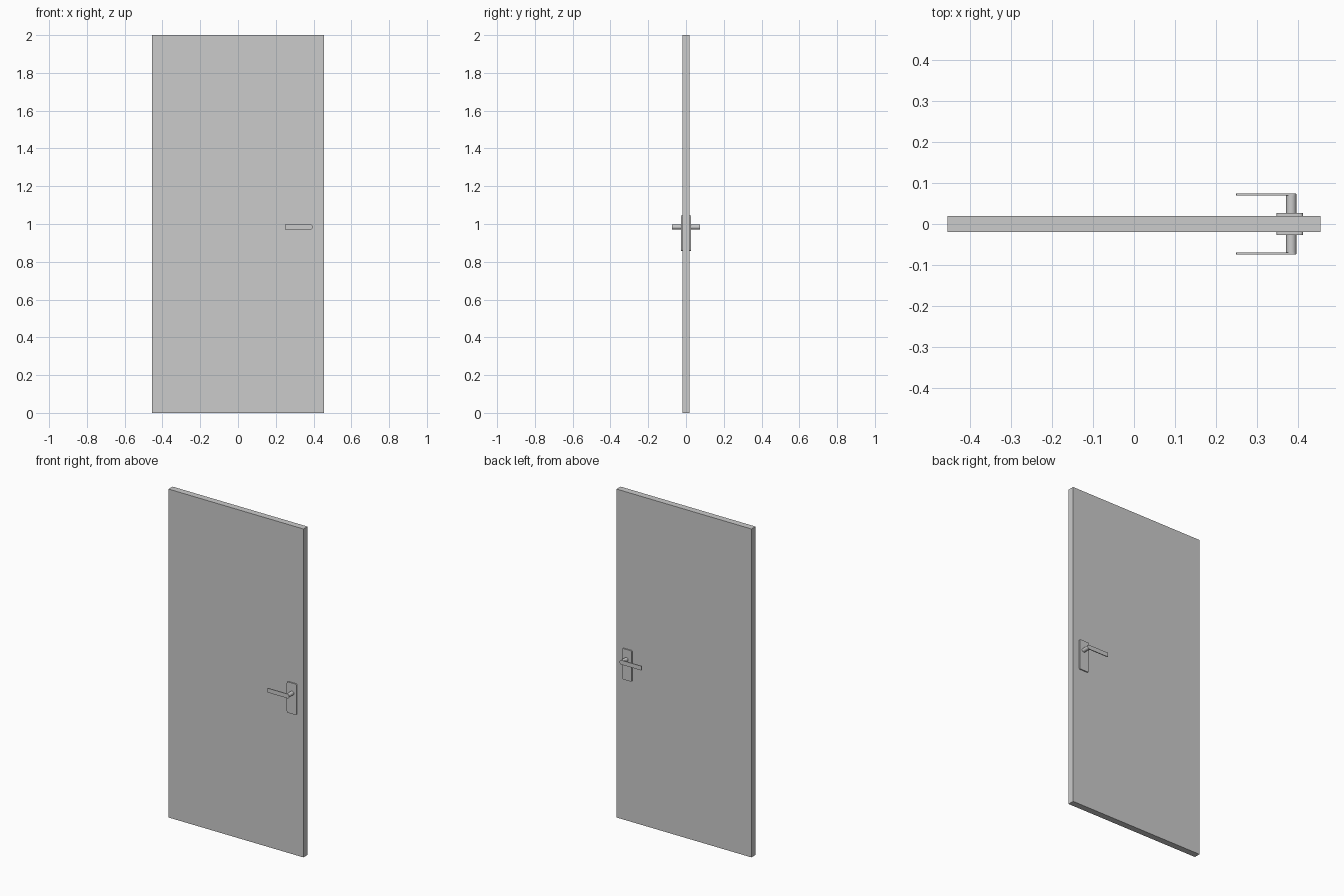
import bpy, bmesh, math
from mathutils import Matrix

if "Cube" in bpy.data.objects:
    bpy.data.objects.remove(bpy.data.objects["Cube"])

HANDLE_X, HANDLE_Z = 0.383, 0.984


def make_object(name, bm):
    bmesh.ops.recalc_face_normals(bm, faces=bm.faces)
    mesh = bpy.data.meshes.new(name)
    bm.to_mesh(mesh)
    bm.free()
    obj = bpy.data.objects.new(name, mesh)
    bpy.context.collection.objects.link(obj)
    return obj


def box(name, x, y, z):
    bm = bmesh.new()
    bmesh.ops.create_cube(bm, size=1)
    for v in bm.verts:
        for i, (lo, hi) in enumerate((x, y, z)):
            v.co[i] = lo if v.co[i] < 0 else hi
    return make_object(name, bm)


def rounded_plate(name, x, y, z, radii, steps=6):
    """Rounded rectangle in xz, extruded along y; radii = (left, right)."""
    left, right = radii
    corners = [(x[1] - right, z[1] - right, right, 0), (x[0] + left, z[1] - left, left, 90),
               (x[0] + left, z[0] + left, left, 180), (x[1] - right, z[0] + right, right, 270)]
    bm = bmesh.new()
    verts = []
    for cx, cz, r, start in corners:
        for i in range(steps + 1):
            a = math.radians(start + 90 * i / steps)
            verts.append(bm.verts.new((cx + r * math.cos(a), y[0], cz + r * math.sin(a))))
    face = bm.faces.new(verts)
    ext = bmesh.ops.extrude_face_region(bm, geom=[face])
    for v in ext["geom"]:
        if isinstance(v, bmesh.types.BMVert):
            v.co.y = y[1]
    bmesh.ops.remove_doubles(bm, verts=bm.verts, dist=1e-6)
    return make_object(name, bm)


def spindle(name, y0, y1):
    bm = bmesh.new()
    bmesh.ops.create_cone(bm, cap_ends=True, segments=24, radius1=0.0125, radius2=0.0125,
                          depth=abs(y1 - y0),
                          matrix=Matrix.Translation((HANDLE_X, (y0 + y1) / 2, HANDLE_Z))
                          @ Matrix.Rotation(math.pi / 2, 4, 'X'))
    return make_object(name, bm)


def smooth(obj):
    bpy.ops.object.select_all(action='DESELECT')
    obj.select_set(True)
    bpy.context.view_layer.objects.active = obj
    bpy.ops.object.shade_smooth_by_angle(angle=math.radians(35))


# Door slab
box("door_panel", (-0.4545, 0.4545), (-0.0195, 0.0195), (0, 2))

# Matching handle sets on both faces
for side, s in (("front", -1), ("back", 1)):
    smooth(rounded_plate(side + "_backplate", (0.347, 0.412), (s * 0.0185, s * 0.0265),
                         (0.857, 1.045), (0.008, 0.008)))
    smooth(spindle(side + "_spindle", s * 0.0255, s * 0.0735))
    smooth(rounded_plate(side + "_lever", (0.249, 0.395), (s * 0.069, s * 0.074),
                         (0.971, 0.997), (0.002, 0.010)))
